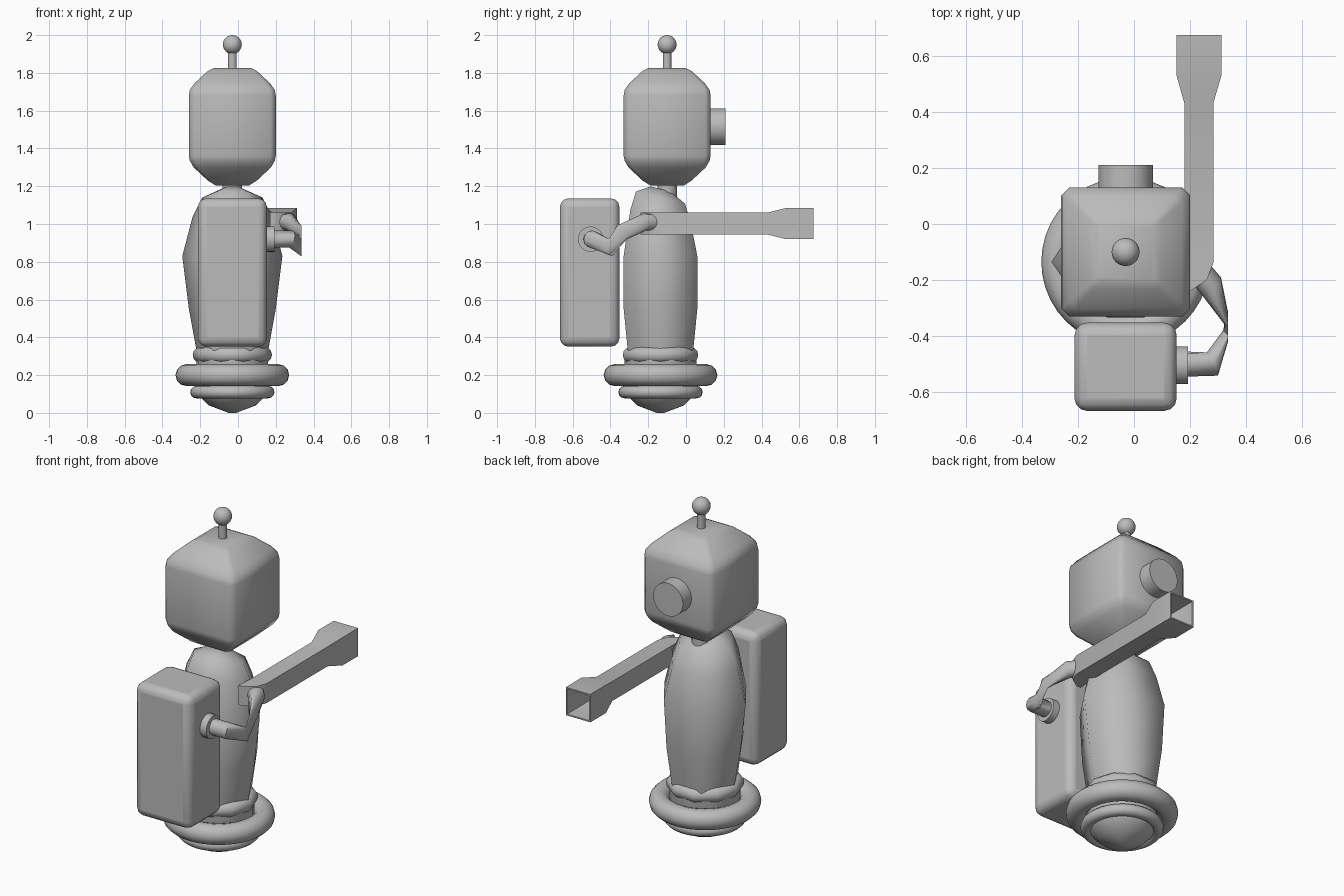
import bpy, bmesh, math
from mathutils import Vector

cube = bpy.data.objects.get("Cube")
if cube:
    bpy.data.objects.remove(cube, do_unlink=True)

grey = bpy.data.materials.new("plain grey")
grey.use_nodes = True
grey.diffuse_color = (0.5, 0.5, 0.5, 1)
grey.node_tree.nodes["Principled BSDF"].inputs["Base Color"].default_value = (0.5, 0.5, 0.5, 1)

CX, CY = -0.03, -0.135   # body axis
HY = -0.10               # head axis


def finish(ob, name, angle=50):
    ob.name = name
    ob.data.materials.clear()
    ob.data.materials.append(grey)
    bpy.ops.object.select_all(action='DESELECT')
    ob.select_set(True)
    bpy.context.view_layer.objects.active = ob
    bpy.ops.object.shade_smooth_by_angle(angle=math.radians(angle))
    return ob


def loft(name, rings, angle=50):
    """Skin a list of equal-length point rings and cap both ends."""
    bm = bmesh.new()
    rows = [[bm.verts.new(p) for p in ring] for ring in rings]
    n = len(rows[0])
    for a, b in zip(rows, rows[1:]):
        for i in range(n):
            j = (i + 1) % n
            bm.faces.new((a[i], a[j], b[j], b[i]))
    bm.faces.new(rows[0][::-1])
    bm.faces.new(rows[-1])
    bmesh.ops.recalc_face_normals(bm, faces=bm.faces)
    me = bpy.data.meshes.new(name)
    bm.to_mesh(me)
    bm.free()
    ob = bpy.data.objects.new(name, me)
    bpy.context.collection.objects.link(ob)
    return finish(ob, name, angle)


def cylinder(name, r, start, end, sides=24):
    a, b = Vector(start), Vector(end)
    bpy.ops.mesh.primitive_cylinder_add(vertices=sides, radius=r, depth=(b - a).length,
                                        location=(a + b) / 2)
    ob = bpy.context.object
    ob.rotation_euler = (b - a).to_track_quat('Z', 'Y').to_euler()
    return finish(ob, name)


def torus(name, major, minor, z, sides):
    bpy.ops.mesh.primitive_torus_add(major_radius=major, minor_radius=minor, location=(CX, CY, z),
                                     major_segments=sides, minor_segments=12)
    return finish(bpy.context.object, name, 70)


def ngon(rx, ry, z, sides, tilt=0):
    """Ring round the body axis; tilt drops the +y side."""
    pts = []
    for i in range(sides):
        t = math.tau * i / sides
        y = ry * math.sin(t)
        pts.append((CX + rx * math.cos(t), CY + y, z - tilt * y))
    return pts


# Head: square sections with clipped corners
def head_ring(h, z):
    c = h * 0.88
    pts = [(h, -c), (h, c), (c, h), (-c, h), (-h, c), (-h, -c), (-c, -h), (c, -h)]
    return [(CX + x, HY + y, z) for x, y in pts]


loft("head", [head_ring(h, z) for h, z in (
    (0.09, 1.205), (0.13, 1.23), (0.205, 1.30), (0.225, 1.335), (0.23, 1.36),
    (0.23, 1.68), (0.225, 1.71), (0.20, 1.745), (0.13, 1.81), (0.10, 1.825))], 60)
cylinder("eye", 0.097, (CX, 0.10, 1.515), (CX, 0.21, 1.515), 32)
cylinder("antenna_stem", 0.023, (CX, HY, 1.80), (CX, HY, 1.92), 16)
bpy.ops.mesh.primitive_uv_sphere_add(segments=24, ring_count=16, radius=0.05,
                                     location=(CX, HY, 1.95))
finish(bpy.context.object, "antenna_ball")
cylinder("neck", 0.052, (CX, HY, 1.08), (CX, HY, 1.22), 20)

# Body: six-sided barrel with a top that slopes to +y
loft("body", [ngon(rx, ry, z, 6, tilt) for rx, ry, z, tilt in (
    (0.19, 0.20, 0.33, 0), (0.23, 0.225, 0.55, 0), (0.265, 0.225, 0.83, 0),
    (0.21, 0.185, 1.04, 0.2), (0.16, 0.15, 1.14, 0.25), (0.06, 0.06, 1.185, 0.25))], 70)

# Base rings and bowl
torus("upper_ring", 0.168, 0.042, 0.307, 10)
torus("wide_ring", 0.243, 0.058, 0.20, 40)
torus("lower_ring", 0.19, 0.033, 0.11, 40)
loft("base_bowl", [ngon(r, r, z, 20) for r, z in (
    (0.02, 0.0), (0.125, 0.04), (0.16, 0.075), (0.19, 0.11), (0.19, 0.33))])

# Backpack
bpy.ops.mesh.primitive_cube_add(size=1, location=(CX, -0.51, 0.743))
pack = bpy.context.object
pack.scale = (0.365, 0.315, 0.785)
bpy.ops.object.transform_apply(location=False, rotation=False, scale=True)
bevel = pack.modifiers.new("Bevel", 'BEVEL')
bevel.width, bevel.segments = 0.045, 3
finish(pack, "backpack", 60)


# Arm: square sections along y, flared at the open end
def arm_ring(x0, x1, z0, z1, y):
    return [(x0, y, z0), (x1, y, z0), (x1, y, z1), (x0, y, z1)]


loft("arm", [arm_ring(*r) for r in (
    (0.17, 0.20, 0.945, 1.06, -0.24), (0.175, 0.26, 0.945, 1.06, -0.20),
    (0.18, 0.283, 0.945, 1.06, -0.14), (0.18, 0.283, 0.945, 1.06, 0.43),
    (0.152, 0.312, 0.92, 1.085, 0.53), (0.152, 0.312, 0.92, 1.085, 0.675),
    (0.16, 0.304, 0.928, 1.077, 0.675), (0.16, 0.304, 0.928, 1.077, 0.54),
    (0.19, 0.273, 0.955, 1.05, 0.44))], 40)

# Hose from the backpack to the shoulder, flattened on its outer side
cylinder("hose_flange", 0.067, (0.13, -0.505, 0.92), (0.193, -0.505, 0.92), 24)
path = [Vector(p) for p in ((0.15, -0.50, 0.92), (0.28, -0.50, 0.92), (0.36, -0.40, 0.875),
                            (0.365, -0.34, 0.955), (0.275, -0.22, 1.01), (0.19, -0.12, 1.01))]
rings = []
for i, p in enumerate(path):
    d = (path[min(i + 1, len(path) - 1)] - path[max(i - 1, 0)]).normalized()
    side = d.cross(Vector((0, 0, 1))).normalized()
    up = side.cross(d)
    ring = []
    for k in range(12):
        t = math.tau * k / 12
        q = p + 0.046 * (side * math.cos(t) + up * math.sin(t))
        ring.append((min(q.x, 0.335), q.y, q.z))
    rings.append(ring)
loft("hose", rings)
